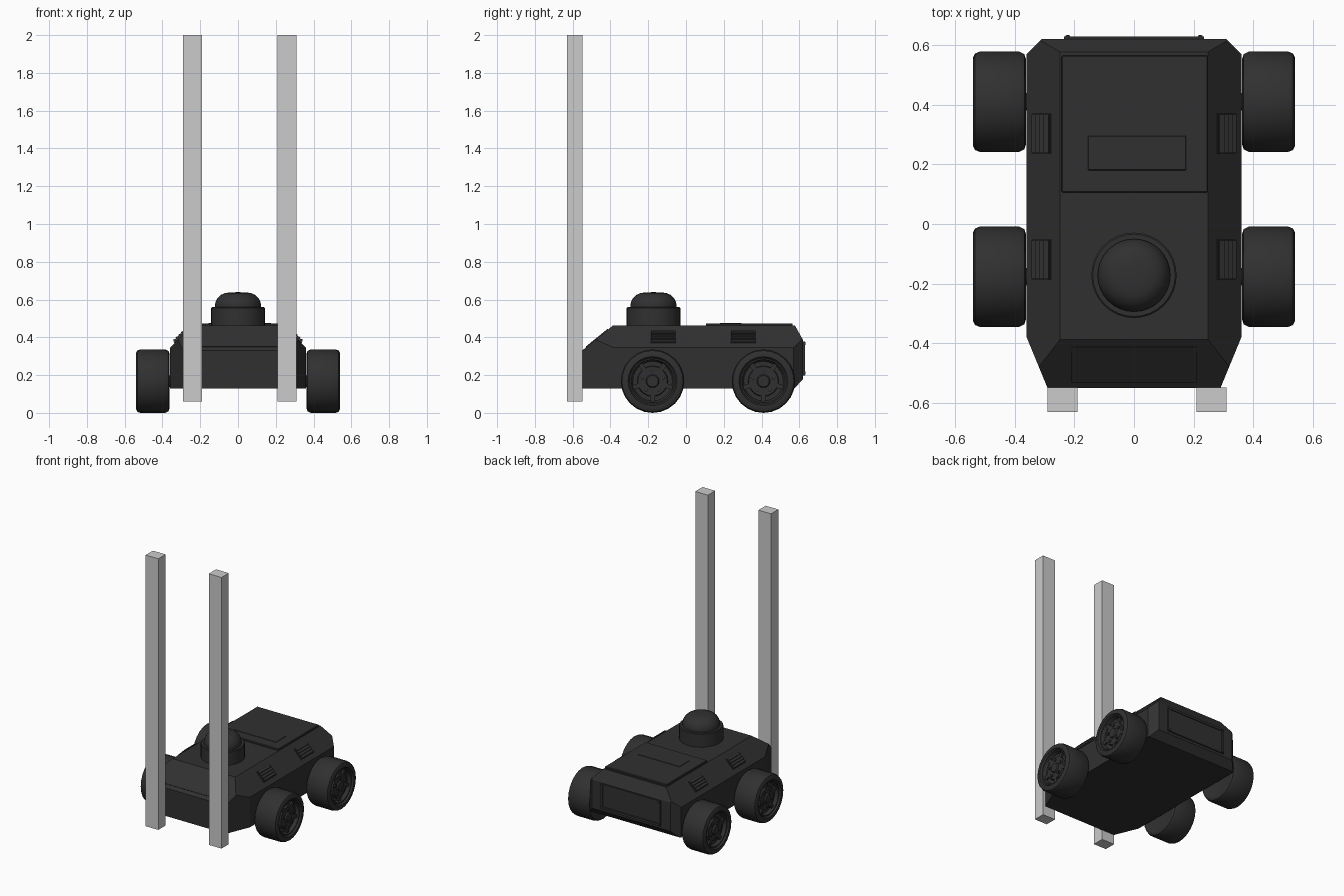
import bpy, bmesh
from math import pi, sin, cos, radians
from mathutils import Matrix, Vector

if "Cube" in bpy.data.objects:
    bpy.data.objects.remove(bpy.data.objects["Cube"])

black = bpy.data.materials.new("black")
black.diffuse_color = (0.03, 0.03, 0.03, 1)
black.use_nodes = True
black.node_tree.nodes["Principled BSDF"].inputs["Base Color"].default_value = black.diffuse_color


def finish(name, bm, mat=black, smooth=None):
    bmesh.ops.recalc_face_normals(bm, faces=bm.faces)
    mesh = bpy.data.meshes.new(name)
    bm.to_mesh(mesh)
    bm.free()
    ob = bpy.data.objects.new(name, mesh)
    bpy.context.collection.objects.link(ob)
    if mat:
        mesh.materials.append(mat)
    if smooth:
        bpy.context.view_layer.objects.active = ob
        ob.select_set(True)
        bpy.ops.object.shade_smooth_by_angle(angle=radians(smooth))
        ob.select_set(False)
    return ob


def add_box(bm, lo, hi, frame=Matrix()):
    lo, hi = Vector(lo), Vector(hi)
    m = frame @ Matrix.Translation((lo + hi) / 2) @ Matrix.Diagonal((*(hi - lo), 1))
    return bmesh.ops.create_cube(bm, size=1, matrix=m)["verts"]


def box(name, lo, hi, mat=black, bevel=0):
    bm = bmesh.new()
    add_box(bm, lo, hi)
    if bevel:
        bmesh.ops.bevel(bm, geom=bm.edges[:], offset=bevel, segments=1, affect='EDGES')
    return finish(name, bm, mat)


def add_lathe(bm, profile, steps, frame):
    # (radius, height) profile turned about local z; radius 0 closes an end
    rings = []
    for r, h in profile:
        if r == 0:
            rings.append([bm.verts.new(frame @ Vector((0, 0, h)))] * steps)
        else:
            rings.append([bm.verts.new(frame @ Vector((r * cos(2 * pi * i / steps), r * sin(2 * pi * i / steps), h)))
                          for i in range(steps)])
    for a, b in zip(rings, rings[1:]):
        for i in range(steps):
            j = (i + 1) % steps
            bm.faces.new(list(dict.fromkeys((a[i], a[j], b[j], b[i]))))


# hull: a block trimmed by sloping planes
bm = bmesh.new()
add_box(bm, (-0.36, -0.55, 0.13), (0.36, 0.62, 0.462))
cuts = [((0, -0.55, 0.33), (0, -0.13, 0.16)),     # sloping nose
        ((0, 0.62, 0.385), (0, 0.09, 0.05)),      # rear upper edge
        ((0, 0.62, 0.18), (0, 0.05, -0.045))]     # rear lower edge
for s in (-1, 1):
    cuts += [((s * 0.36, 0, 0.345), (s * 0.115, 0, 0.11)),      # shoulder
             ((s * 0.36, -0.38, 0), (s * 0.17, -0.07, 0)),      # front corner
             ((s * 0.36, 0.57, 0), (s * 0.05, 0.05, 0))]        # rear corner
for co, no in cuts:
    bmesh.ops.bisect_plane(bm, geom=bm.verts[:] + bm.edges[:] + bm.faces[:],
                           plane_co=co, plane_no=no, clear_outer=True)
    bmesh.ops.holes_fill(bm, edges=[e for e in bm.edges if e.is_boundary])
finish("hull", bm)

# rear deck cover and its raised plate
box("deck_cover", (-0.243, 0.105, 0.455), (0.248, 0.565, 0.474), bevel=0.004)
box("deck_plate", (-0.155, 0.18, 0.47), (0.175, 0.295, 0.477), bevel=0.002)

# nose panel seam plate
bm = bmesh.new()
slope = Matrix.Translation((0, -0.47, 0.395)) @ Matrix.Rotation(radians(39), 4, 'X')
add_box(bm, (-0.21, -0.075, -0.01), (0.21, 0.075, 0.004), slope)
finish("nose_panel", bm)

# rear hatch: plate, frame and corner bolts
box("rear_hatch", (-0.222, 0.61, 0.215), (0.222, 0.623, 0.365))
bm = bmesh.new()
for z in (0.205, 0.37):
    add_box(bm, (-0.235, 0.61, z - 0.008), (0.235, 0.629, z + 0.008))
for x in (-0.227, 0.227):
    add_box(bm, (x - 0.008, 0.61, 0.21), (x + 0.008, 0.629, 0.366))
finish("hatch_frame", bm)
bm = bmesh.new()
for x in (-0.222, 0.222):
    for z in (0.21, 0.367):
        add_lathe(bm, [(0.008, 0), (0.008, 0.005), (0, 0.007)], 8,
                  Matrix.Translation((x, 0.627, z)) @ Matrix.Rotation(-pi / 2, 4, 'X'))
finish("hatch_bolts", bm)

# louvred vents on the shoulders
for s, side in ((-1, "left"), (1, "right")):
    for y, end in ((-0.12, "front"), (0.303, "rear")):
        bm = bmesh.new()
        frame = Matrix.Translation((s * 0.307, y, 0.4)) @ Matrix.Rotation(s * radians(45), 4, 'Y')
        add_box(bm, (-0.042, -0.068, -0.01), (0.042, 0.068, 0.005), frame)
        for i in range(4):
            slat = frame @ Matrix.Translation((-0.029 + i * 0.0193, 0, 0.008))
            slat = slat @ Matrix.Rotation(s * radians(-22), 4, 'Y')
            add_box(bm, (-0.009, -0.065, -0.006), (0.009, 0.065, 0.006), slat)
        finish(f"{side}_{end}_vent", bm)

# turret collar and dome
turret = Matrix.Translation((0, -0.172, 0))
bm = bmesh.new()
add_lathe(bm, [(0.143, 0.45), (0.143, 0.555), (0.138, 0.56), (0.115, 0.56)], 32, turret)
finish("turret_collar", bm, smooth=30)
bm = bmesh.new()
add_lathe(bm, [(0.122, 0.54), (0.122, 0.572), (0.118, 0.59), (0.108, 0.608), (0.092, 0.624),
               (0.07, 0.634), (0.04, 0.638), (0, 0.639)], 32, turret)
finish("turret_dome", bm, smooth=40)

# wheels: tyre with dished rim, hub cap, wheel nuts and axle
tyre = [(0, 0.01), (0.10, 0.01), (0.145, 0), (0.16, 0.005), (0.168, 0.022), (0.168, 0.155),
        (0.162, 0.17), (0.148, 0.177), (0.13, 0.177), (0.122, 0.165), (0.115, 0.165),
        (0.105, 0.142), (0, 0.142)]
for s, side in ((-1, "left"), (1, "right")):
    for y, end in ((-0.177, "front"), (0.41, "rear")):
        frame = Matrix.Translation((s * 0.363, y, 0.168)) @ Matrix.Rotation(s * pi / 2, 4, 'Y')
        bm = bmesh.new()
        add_lathe(bm, tyre, 24, frame)
        finish(f"{side}_{end}_wheel", bm, smooth=30)
        bm = bmesh.new()
        add_lathe(bm, [(0.082, 0.14), (0.078, 0.155), (0.035, 0.155), (0.03, 0.165), (0, 0.165)], 20, frame)
        for i in range(5):
            turn = frame @ Matrix.Rotation(2 * pi * i / 5, 4, 'Z')
            add_lathe(bm, [(0.011, 0.15), (0.011, 0.163), (0, 0.165)], 8,
                      turn @ Matrix.Translation((-0.057, 0, 0)))
            add_box(bm, (0.07, -0.012, 0.135), (0.118, 0.012, 0.155), turn)
        finish(f"{side}_{end}_hub", bm)
        bm = bmesh.new()
        add_lathe(bm, [(0.03, -0.06), (0.03, 0.02)], 12, frame)
        finish(f"{side}_{end}_axle", bm, smooth=40)

# tall front posts
for x, side in ((-0.24, "left"), (0.26, "right")):
    box(f"{side}_post", (x - 0.05, -0.63, 0.06), (x + 0.05, -0.548, 2.0), mat=None)
